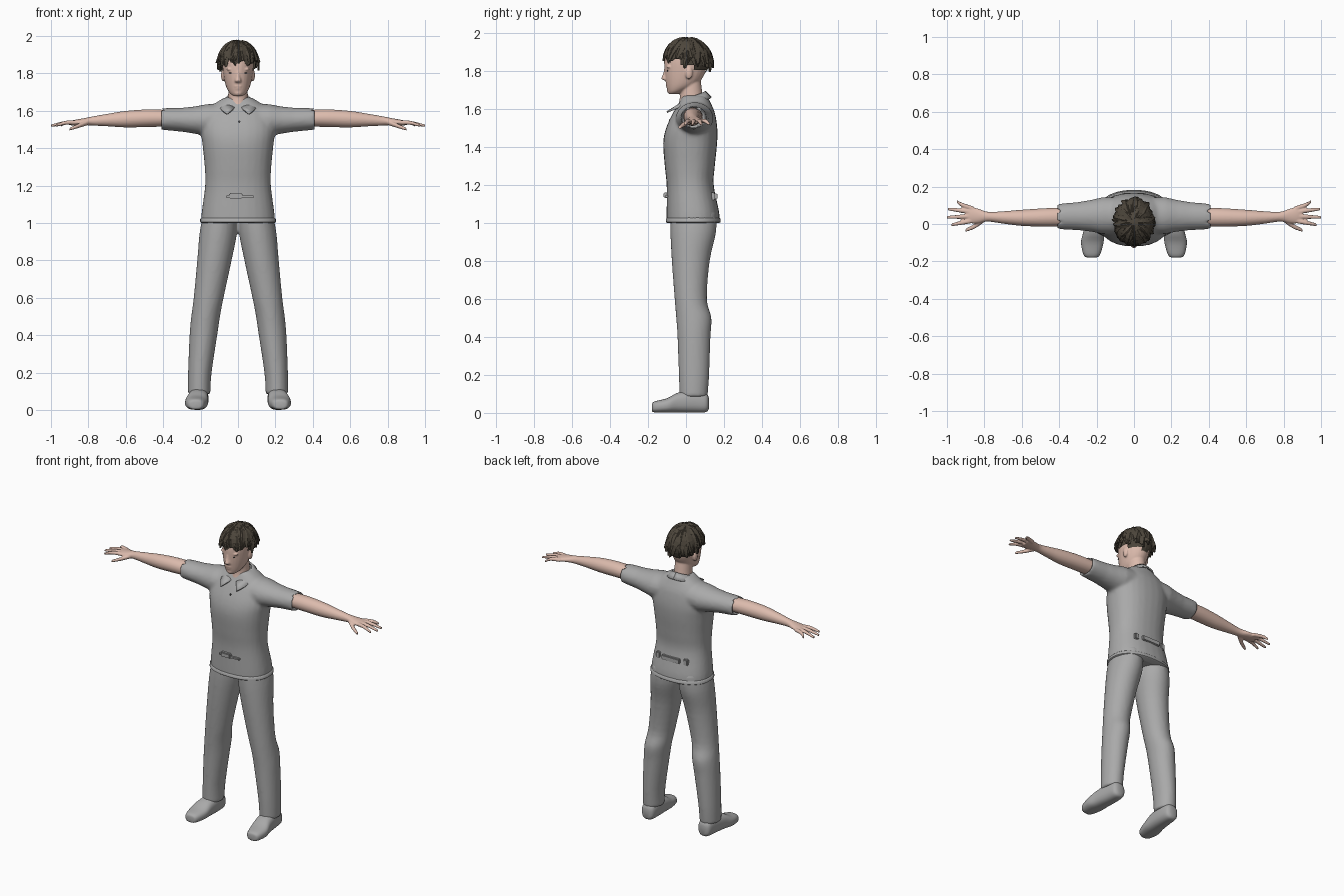
import bpy, bmesh, math, random
from mathutils import Vector

random.seed(4)
cube = bpy.data.objects.get("Cube")
if cube:
    bpy.data.objects.remove(cube, do_unlink=True)


def make_material(name, red, green, blue):
    mat = bpy.data.materials.new(name)
    mat.use_nodes = True
    colour = (red, green, blue, 1)
    mat.diffuse_color = colour
    mat.node_tree.nodes["Principled BSDF"].inputs["Base Color"].default_value = colour
    return mat


cloth = make_material("grey cloth", .40, .40, .40)
skin = make_material("warm skin", .72, .50, .42)
hair = make_material("dark brown hair", .075, .062, .045)
dark = make_material("dark detail", .06, .06, .06)


def spline(stations, steps):
    """Smoothly fill in stations between the given ones."""
    pts = [Vector(s) for s in stations]
    out = []
    for i in range(len(pts) - 1):
        before, p, q, after = pts[max(i - 1, 0)], pts[i], pts[i + 1], pts[min(i + 2, len(pts) - 1)]
        for k in range(steps):
            t = k / steps
            out.append(p + (q - before) * (t / 2)
                       + (before * 2 - p * 5 + q * 4 - after) * (t * t / 2)
                       + (p * 3 - before - q * 3 + after) * (t ** 3 / 2))
    return out + [pts[-1]]


def loft(bm, axis, stations, side=1, steps=4, power=2, segments=28):
    """Closed tube through stations (x, y, z, half width, half depth)."""
    rings = []
    for x, y, z, a, b in spline(stations, steps):
        ring = []
        for k in range(segments):
            angle = math.tau * k / segments
            c, s = math.cos(angle), math.sin(angle)
            u = a * math.copysign(abs(c) ** (2 / power), c)
            v = b * math.copysign(abs(s) ** (2 / power), s)
            offset = {"X": (0, u, v), "Y": (u, 0, v), "Z": (u, v, 0)}[axis]
            ring.append(bm.verts.new(Vector((x * side, y, z)) + Vector(offset)))
        rings.append(ring)
    for low, high in zip(rings, rings[1:]):
        for k in range(segments):
            n = (k + 1) % segments
            bm.faces.new((low[k], low[n], high[n], high[k]))
    bm.faces.new(rings[0])
    bm.faces.new(rings[-1])


def ball(bm, centre, radii):
    made = bmesh.ops.create_uvsphere(bm, u_segments=20, v_segments=12, radius=1)["verts"]
    for v in made:
        v.co = Vector([c + r * p for c, r, p in zip(centre, radii, v.co)])
    return made


def finish(bm, name, mat, voxel=0, smooth=0, flat=False):
    bmesh.ops.recalc_face_normals(bm, faces=bm.faces)
    mesh = bpy.data.meshes.new(name)
    bm.to_mesh(mesh)
    bm.free()
    mesh.materials.append(mat)
    obj = bpy.data.objects.new(name, mesh)
    bpy.context.collection.objects.link(obj)
    if voxel:  # fuse overlapping volumes into one soft skin
        fuse = obj.modifiers.new("fuse", "REMESH")
        fuse.mode = "VOXEL"
        fuse.voxel_size = voxel
        fuse.use_smooth_shade = True
        soft = obj.modifiers.new("soften", "SMOOTH")
        soft.factor = .5
        soft.iterations = smooth
    elif not flat:
        bpy.ops.object.select_all(action="DESELECT")
        obj.select_set(True)
        bpy.context.view_layer.objects.active = obj
        bpy.ops.object.shade_smooth_by_angle(angle=math.radians(50))
    return obj


# Shirt: torso and short sleeves with hollow cuffs
bm = bmesh.new()
loft(bm, "Z", [(0, .038, 1.0, .198, .14), (0, .036, 1.06, .194, .138), (0, .022, 1.2, .176, .124),
               (0, .02, 1.3, .178, .132), (0, .022, 1.42, .19, .142), (0, .03, 1.5, .198, .135),
               (0, .042, 1.58, .18, .11), (0, .046, 1.63, .135, .085), (0, .045, 1.67, .075, .066)], power=2.3)
for side in (1, -1):
    loft(bm, "X", [(.06, .045, 1.555, .1, .085), (.17, .045, 1.55, .098, .085), (.23, .044, 1.55, .085, .073),
                   (.3, .042, 1.552, .075, .064), (.41, .04, 1.556, .068, .058),
                   (.41, .04, 1.56, .057, .05), (.385, .04, 1.56, .055, .048)], side, steps=1)
finish(bm, "shirt", cloth, .01, 5)

# Shirt hem band
bm = bmesh.new()
loft(bm, "Z", [(0, .038, 1.0, .196, .138), (0, .038, 1.005, .203, .144),
               (0, .038, 1.022, .202, .143), (0, .038, 1.028, .195, .137)], steps=1, power=2.3, segments=48)
finish(bm, "shirt_hem", cloth)

# Collar: a folded flap on each side, longest at the front point
for side, label in ((1, "left"), (-1, "right")):
    bm = bmesh.new()
    rows = []
    for k in range(13):
        t = k / 12
        angle = math.pi * (1 - t * .93)
        drop = .075 * t ** 1.5
        reach = .03 + .028 * t ** 4
        direction = Vector((side * math.sin(angle), -math.cos(angle) * 1.1, 0))
        inner = Vector((0, .03, 1.695 - drop)) + direction * .066
        outer = Vector((side * .03 * t ** 4, .03, 1.662 - drop)) + direction * (.066 + reach)
        rows.append((bm.verts.new(inner), bm.verts.new(outer)))
    for p, q in zip(rows, rows[1:]):
        bm.faces.new((p[0], p[1], q[1], q[0]))
    flap = finish(bm, label + "_collar", cloth)
    flap.modifiers.new("thickness", "SOLIDIFY").thickness = .009

# Trousers
bm = bmesh.new()
for side in (1, -1):
    loft(bm, "Z", [(.208, .04, .085, .06, .074), (.204, .042, .2, .063, .08), (.185, .042, .4, .074, .087),
                   (.173, .041, .5, .077, .093), (.157, .025, .6, .08, .085), (.126, .025, .8, .092, .1),
                   (.105, .038, .95, .1, .12), (.095, .04, 1.06, .088, .12)], side)
finish(bm, "trousers", cloth, .01, 4)

# Shoes
for side, label in ((1, "left"), (-1, "right")):
    bm = bmesh.new()
    loft(bm, "Y", [(.225, -.18, .028, .015, .014), (.226, -.168, .031, .042, .028), (.223, -.1, .039, .06, .038),
                   (.215, -.04, .054, .056, .053), (.208, .05, .06, .05, .059),
                   (.207, .105, .054, .042, .05), (.207, .12, .05, .022, .03)], side, power=2.5)
    finish(bm, label + "_shoe", cloth)

# Arms with palm, four fingers and thumb
for side, label in ((1, "left"), (-1, "right")):
    bm = bmesh.new()
    loft(bm, "X", [(.37, .038, 1.56, .05, .044), (.48, .035, 1.56, .049, .047), (.6, .033, 1.555, .043, .044),
                   (.7, .035, 1.55, .033, .033), (.78, .039, 1.545, .026, .024), (.83, .043, 1.541, .038, .018),
                   (.87, .047, 1.537, .044, .015), (.9, .05, 1.533, .036, .011)], side)
    for base, spread, reach in ((.083, .122, .948), (.063, .08, .995), (.042, .036, 1.0), (.018, -.004, .975)):
        loft(bm, "X", [(.86, base, 1.537, .012, .012), (.92, (base + spread) / 2, 1.536, .012, .011),
                       (reach, spread, 1.52, .008, .007)], side, segments=12)
    loft(bm, "X", [(.8, .028, 1.538, .018, .014), (.85, -.01, 1.52, .014, .012),
                   (.9, -.034, 1.502, .009, .008)], side, segments=12)
    finish(bm, label + "_arm", skin, .005, 2)

# Head, neck and facial features
bm = bmesh.new()
loft(bm, "Z", [(0, -.068, 1.678, .022, .022), (0, -.05, 1.695, .044, .047), (0, -.022, 1.73, .064, .083),
               (0, -.006, 1.79, .078, .106), (0, 0, 1.86, .084, .112), (0, .005, 1.92, .075, .1),
               (0, .005, 1.955, .05, .066), (0, .005, 1.97, .02, .025)])
loft(bm, "Z", [(0, .022, 1.59, .062, .07), (0, .028, 1.65, .055, .062), (0, .026, 1.7, .052, .058),
               (0, .02, 1.77, .05, .055)])
loft(bm, "Z", [(0, -.1, 1.75, .014, .014), (0, -.108, 1.76, .018, .022),
               (0, -.105, 1.785, .011, .016), (0, -.1, 1.825, .008, .012)])
ball(bm, (0, -.095, 1.731), (.025, .013, .006))
ball(bm, (0, -.092, 1.72), (.021, .014, .006))
ball(bm, (0, -.086, 1.695), (.022, .014, .014))
for side in (1, -1):
    ball(bm, (.08 * side, .015, 1.79), (.011, .02, .033))
    ball(bm, (.036 * side, -.09, 1.822), (.027, .013, .008))
finish(bm, "head", skin, .005, 3)

# Eyes
for side, label in ((1, "left"), (-1, "right")):
    bm = bmesh.new()
    ball(bm, (.034 * side, -.097, 1.802), (.014, .004, .004))
    finish(bm, label + "_eye", dark)

# Hair: a cap trimmed to the hairline, then layered locks
CENTRE = Vector((0, .008, 1.862))


def scalp(azimuth, polar, scale):
    return CENTRE + Vector((.1 * math.sin(polar) * math.sin(azimuth),
                            -.12 * math.sin(polar) * math.cos(azimuth), .118 * math.cos(polar))) * scale


bm = bmesh.new()
ball(bm, CENTRE, (.098, .12, .116))
below = [f for f in bm.faces if f.calc_center_median().z < 1.835 - .45 * f.calc_center_median().y]
bmesh.ops.delete(bm, geom=below, context="FACES")
finish(bm, "hair_cap", hair, flat=True)

bm = bmesh.new()
LOCKS, ROWS = 78, 7
for i in range(LOCKS):
    azimuth = math.tau * (i * .618 % 1)
    back = (1 - math.cos(azimuth)) / 2
    start = random.uniform(.1, 1.1)
    end = 1.78 + .4 * back + random.uniform(-.3, .12)
    flare = random.uniform(.02, .1) + random.uniform(0, .3) * abs(math.sin(azimuth / 2))
    swirl = random.uniform(-.5, .5)
    width = random.uniform(.016, .027)
    path = []
    for k in range(ROWS + 1):
        t = k / ROWS
        lift = 1.01 + .05 * math.sin(math.pi * t) + flare * t ** 3
        path.append(scalp(azimuth + swirl * t, start + (end - start) * t, lift))
    strip = []
    for k in range(ROWS):
        normal = (path[k] - CENTRE).normalized()
        across = normal.cross(path[k + 1] - path[k]).normalized()
        size = width * (.55 + .45 * math.sin(math.pi * k / ROWS)) * (1 - (k / ROWS) ** 4)
        strip.append([bm.verts.new(path[k] + across * size * e - normal * .007 * abs(e)) for e in (-1, 0, 1)])
    for p, q in zip(strip, strip[1:]):
        for e in (0, 1):
            bm.faces.new((p[e], p[e + 1], q[e + 1], q[e]))
locks = finish(bm, "hair_locks", hair, flat=True)
locks.modifiers.new("thickness", "SOLIDIFY").thickness = .005


# Belt pieces showing at the waist, and the shirt button
def block(name, centre, size, mat):
    bm = bmesh.new()
    for v in bmesh.ops.create_cube(bm, size=1)["verts"]:
        v.co = Vector([c + s * p for c, s, p in zip(centre, size, v.co)])
    bmesh.ops.bevel(bm, geom=bm.edges, offset=min(size) * .2, segments=2, affect="EDGES")
    finish(bm, name, mat)


block("belt_buckle", (-.012, -.106, 1.146), (.07, .024, .03), cloth)
block("belt_front", (.01, -.103, 1.14), (.15, .016, .012), cloth)
block("belt_back", (0, .155, 1.14), (.13, .022, .032), cloth)
for side, label in ((1, "left"), (-1, "right")):
    block(label + "_belt_loop", (.1 * side, .142, 1.14), (.03, .022, .04), cloth)
block("shirt_button", (.006, -.084, 1.54), (.014, .012, .014), dark)
